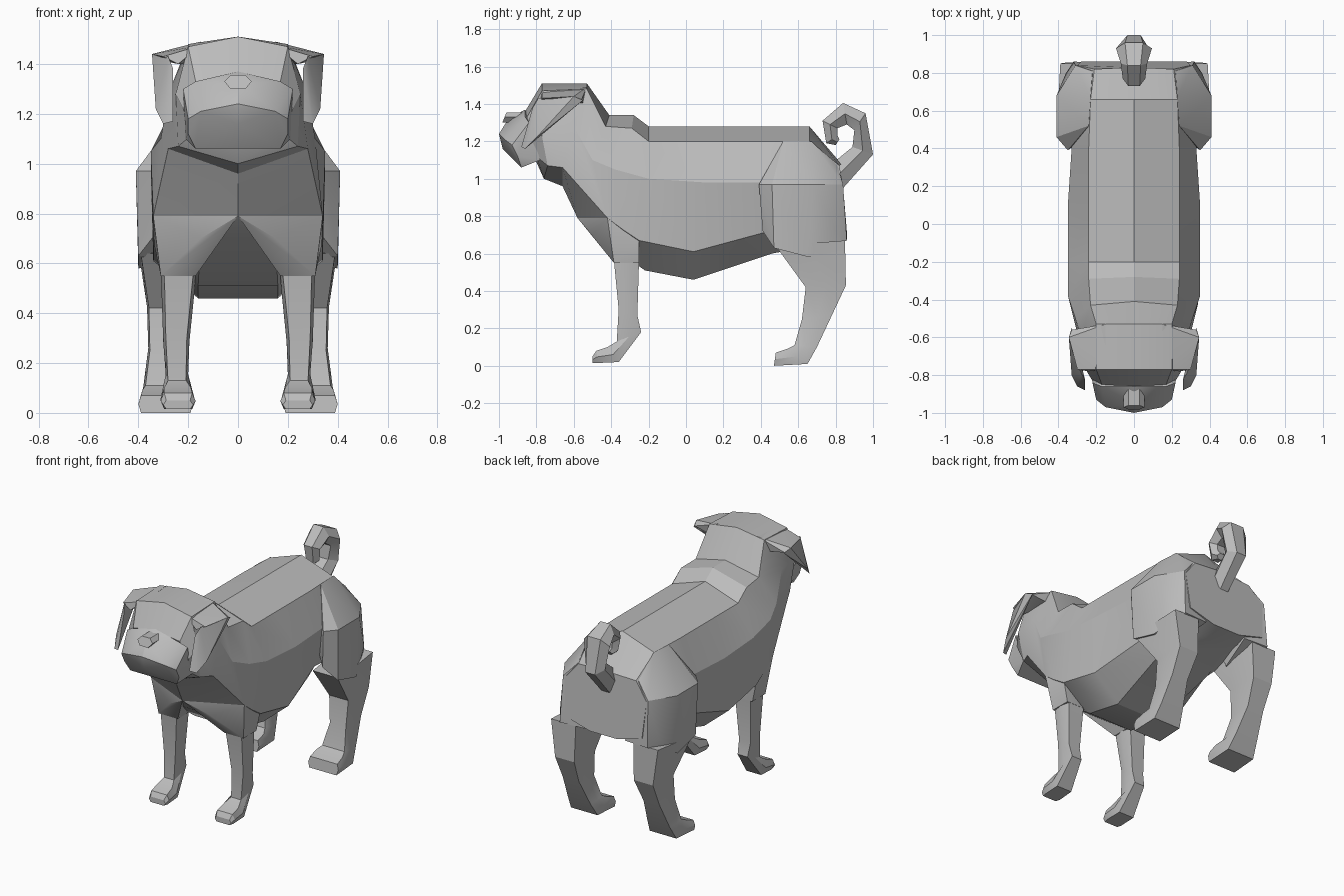
import bpy
import bmesh
import math

default_cube = bpy.data.objects.get("Cube")
if default_cube:
    bpy.data.objects.remove(default_cube, do_unlink=True)

coat = bpy.data.materials.new("grey coat")
coat.use_nodes = True
grey = (0.5, 0.5, 0.5, 1)
coat.diffuse_color = grey
coat.node_tree.nodes["Principled BSDF"].inputs["Base Color"].default_value = grey


def finish(name, bm):
    """Clean the mesh, add it to the scene and shade it."""
    bmesh.ops.remove_doubles(bm, verts=bm.verts[:], dist=0.002)
    bmesh.ops.recalc_face_normals(bm, faces=bm.faces[:])
    mesh = bpy.data.meshes.new(name)
    bm.to_mesh(mesh)
    bm.free()
    mesh.materials.append(coat)
    part = bpy.data.objects.new(name, mesh)
    bpy.context.collection.objects.link(part)
    bpy.ops.object.select_all(action='DESELECT')
    part.select_set(True)
    bpy.context.view_layer.objects.active = part
    bpy.ops.object.shade_smooth_by_angle(angle=math.radians(25))


def loft(name, rings):
    """Skin a row of closed rings and cap both ends."""
    bm = bmesh.new()
    loops = [[bm.verts.new(point) for point in ring] for ring in rings]
    count = len(loops[0])
    for first, second in zip(loops, loops[1:]):
        for i in range(count):
            j = (i + 1) % count
            bm.faces.new((first[i], first[j], second[j], second[i]))
    bm.faces.new(loops[0][::-1])
    bm.faces.new(loops[-1])
    finish(name, bm)


def limb(name, stations, side=1, chamfer=0.1):
    """Six-sided limb: front y, z, back y, z, inner x, outer x per station."""
    rings = []
    for front_y, front_z, back_y, back_z, inner, outer in stations:
        inset = (outer - inner) * chamfer
        mid_y, mid_z = (front_y + back_y) / 2, (front_z + back_z) / 2
        ring = [(inner + inset, front_y, front_z), (outer - inset, front_y, front_z),
                (outer, mid_y, mid_z),
                (outer - inset, back_y, back_z), (inner + inset, back_y, back_z),
                (inner, mid_y, mid_z)]
        rings.append([(side * x, y, z) for x, y, z in ring])
    loft(name, rings)


def hull(name, points, side=1, both=False):
    """Convex faceted solid, optionally symmetric about x."""
    bm = bmesh.new()
    for x, y, z in points:
        bm.verts.new((side * x, y, z))
        if both and x:
            bm.verts.new((-x, y, z))
    result = bmesh.ops.convex_hull(bm, input=bm.verts[:])
    loose = [item for item in result["geom_interior"] if isinstance(item, bmesh.types.BMVert)]
    bmesh.ops.delete(bm, geom=loose, context='VERTS')
    bmesh.ops.dissolve_limit(bm, angle_limit=math.radians(2), verts=bm.verts[:], edges=bm.edges[:])
    finish(name, bm)


# Head, neck and trunk: half sections running from top to belly
neck_sections = [
    [(0, -.86, 1.36), (.17, -.85, 1.33), (.22, -.83, 1.22), (.18, -.8, 1.12), (0, -.8, 1.09)],
    [(0, -.77, 1.51), (.2, -.77, 1.47), (.25, -.78, 1.28), (.24, -.74, 1.07), (0, -.76, 1.0)],
    [(0, -.53, 1.51), (.2, -.53, 1.48), (.28, -.6, 1.28), (.28, -.66, 1.06), (0, -.66, .96)],
    [(0, -.41, 1.34), (.23, -.43, 1.28), (.31, -.5, 1.1), (.34, -.42, .79), (0, -.58, .79)],
    [(0, -.28, 1.34), (.24, -.29, 1.27), (.35, -.38, 1.05), (.34, -.34, .73), (.15, -.47, .69)],
]
trunk_sections = [
    [(0, -.2, 1.28), (.24, -.2, 1.2), (.35, -.2, 1), (.34, -.25, .67), (.16, -.22, .51)],
    [(0, .04, 1.28), (.24, .04, 1.2), (.35, .1, .98), (.34, .04, .61), (.16, .04, .46)],
    [(0, .4, 1.28), (.24, .4, 1.2), (.33, .4, .98), (.27, .41, .71), (.19, .46, .6)],
    [(0, .66, 1.28), (.23, .66, 1.2), (.34, .68, .98), (.3, .7, .72), (.12, .72, .65)],
    [(0, .83, 1.08), (.21, .82, 1.07), (.3, .84, .96), (.28, .86, .72), (.1, .86, .67)],
]
rings = []
for half in neck_sections + trunk_sections:
    other = [(-x, y, z) for x, y, z in reversed(half[1:])]
    rings.append(half + other)
loft("body", rings)

# Muzzle and nose
hull("muzzle", [(0, -.86, 1.37), (.17, -.86, 1.33), (0, -.95, 1.32), (0, -1, 1.24),
                (.15, -.97, 1.21), (0, -.98, 1.16), (.2, -.93, 1.18), (.2, -.9, 1.12),
                (.17, -.88, 1.06), (.21, -.78, 1.1), (.22, -.84, 1.3)], both=True)
hull("nose", [(x, y - s * (z - 1.33), z) for y, s in ((-.86, .4), (-.97, -.4))
              for x, z in ((.055, 1.33), (.03, 1.355), (.03, 1.3))], both=True)

# Tail, curled over the rump
limb("tail", [(.78, 1.08, .84, .95, -.06, .06), (.89, 1.17, 1, 1.13, -.07, .07),
              (.9, 1.26, .96, 1.35, -.095, .095), (.86, 1.29, .84, 1.405, -.07, .07),
              (.81, 1.27, .73, 1.31, -.06, .06), (.81, 1.23, .75, 1.19, -.05, .05),
              (.82, 1.21, .8, 1.18, -.03, .03)], chamfer=0.25)

# Paired parts: ears, shoulders, thighs and legs
hind_stations = [
    (.48, .64, .85, .67, .2, .4), (.64, .42, .855, .43, .21, .365),
    (.62, .25, .78, .27, .23, .36), (.58, .11, .7, .1, .2, .38),
    (.54, .09, .65, .01, .18, .395), (.48, .07, .47, 0, .18, .4)]
front_stations = [
    (-.385, .56, -.25, .6, .165, .31), (-.36, .3, -.26, .27, .195, .3),
    (-.37, .13, -.24, .18, .2, .29), (-.42, .1, -.36, .02, .175, .31),
    (-.48, .08, -.47, .015, .17, .31), (-.5, .05, -.5, .015, .18, .3)]
for word, side in (("left", 1), ("right", -1)):
    hull(word + "_ear_base", [(.15, -.53, 1.49), (.15, -.77, 1.475), (.345, -.6, 1.44),
                              (.3, -.77, 1.43), (.2, -.55, 1.4), (.24, -.78, 1.4),
                              (.33, -.56, 1.42)], side)
    hull(word + "_ear_flap", [(.345, -.6, 1.44), (.33, -.55, 1.42), (.28, -.79, 1.43),
                              (.26, -.82, 1.38), (.33, -.8, 1.22), (.3, -.86, 1.16),
                              (.26, -.88, 1.17), (.31, -.62, 1.38)], side)
    hull(word + "_shoulder", [(.34, -.42, .79), (.15, -.5, .7), (0, -.58, .79),
                              (.31, -.385, .55), (.17, -.385, .55), (.335, -.25, .67),
                              (.31, -.25, .55), (.17, -.25, .55), (.15, -.27, .67),
                              (.3, -.25, .85)], side)
    hull(word + "_thigh", [(.24, .52, 1.2), (.23, .67, 1.2), (.35, .39, .97),
                           (.41, .46, .97), (.41, .68, .97), (.31, .84, .97),
                           (.22, .81, 1.07), (.33, .41, .72), (.4, .47, .63),
                           (.4, .66, .58), (.36, .8, .72), (.32, .86, .67),
                           (.2, .62, .6), (.15, .85, .67), (.2, .5, .9)], side)
    limb(word + "_hind_leg", hind_stations, side, 0.05)
    limb(word + "_front_leg", front_stations, side)
